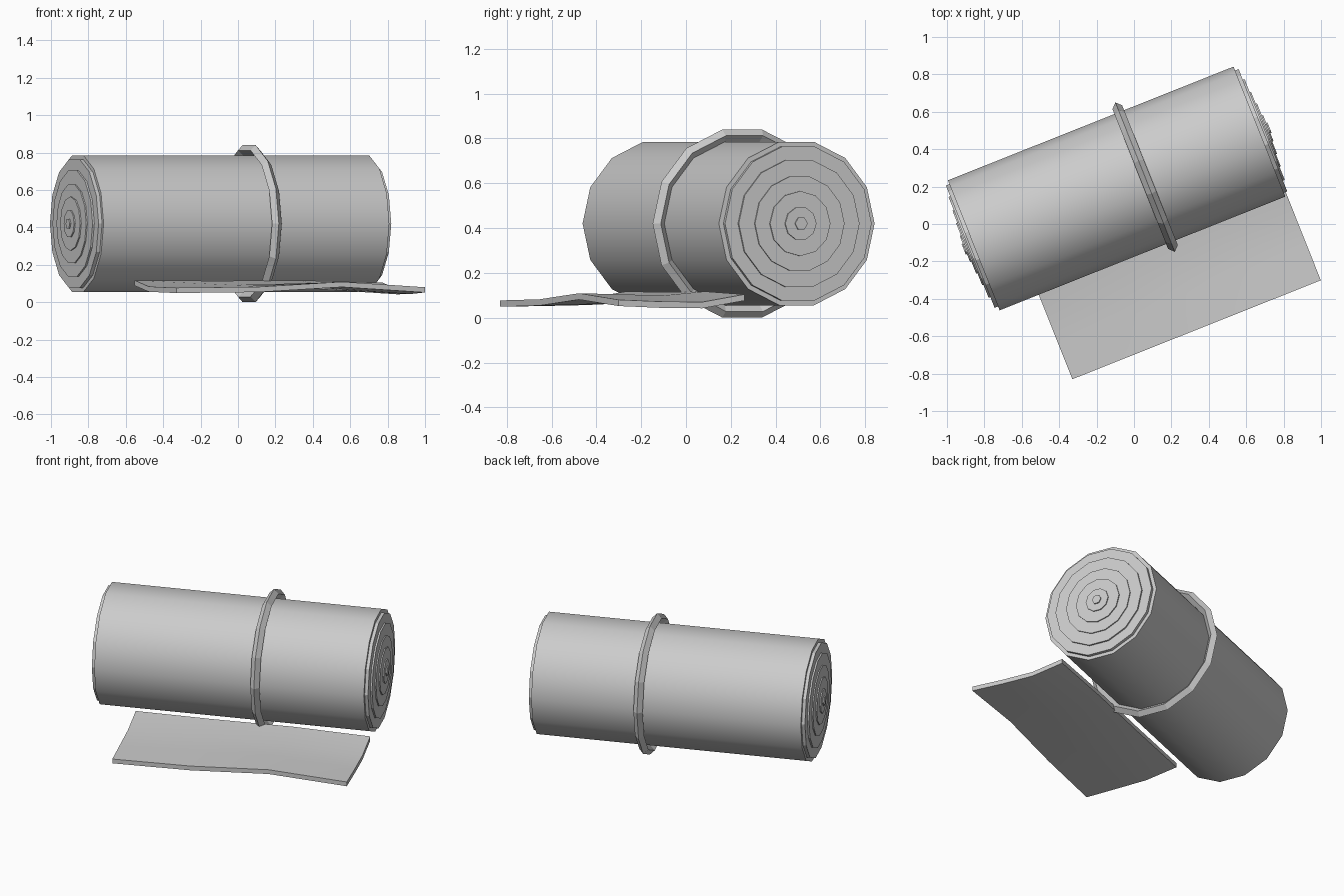
import bpy, bmesh, math
from mathutils import Matrix

if "Cube" in bpy.data.objects:
    bpy.data.objects.remove(bpy.data.objects["Cube"])

ANGLE = math.radians(21.7)
# local x runs along the roll, local y points away from the flap
FRAME = Matrix.Translation((-0.093, 0.19, 0.42)) @ Matrix.Rotation(ANGLE, 4, 'Z')
ALONG_X = Matrix.Rotation(math.pi / 2, 4, 'Y')

grey = bpy.data.materials.new("mat_grey")
grey.diffuse_color = (0.6, 0.6, 0.6, 1)
grey.use_nodes = True
grey.node_tree.nodes["Principled BSDF"].inputs["Base Color"].default_value = grey.diffuse_color


def finish(name, bm, smooth=None):
    bmesh.ops.recalc_face_normals(bm, faces=bm.faces[:])
    bm.transform(FRAME)
    mesh = bpy.data.meshes.new(name)
    bm.to_mesh(mesh)
    bm.free()
    obj = bpy.data.objects.new(name, mesh)
    bpy.context.collection.objects.link(obj)
    mesh.materials.append(grey)
    if smooth:
        bpy.context.view_layer.objects.active = obj
        obj.select_set(True)
        bpy.ops.object.shade_smooth_by_angle(angle=math.radians(smooth))
        obj.select_set(False)
    return obj


def lathe(bm, profile, sides):
    """Spin (x, radius) points round the roll axis, capping both ends."""
    rings = []
    for x, r in profile:
        rings.append([bm.verts.new((x, r * math.cos(a), r * math.sin(a)))
                      for a in (2 * math.pi * i / sides for i in range(sides))])
    for a, b in zip(rings, rings[1:]):
        for i in range(sides):
            j = (i + 1) % sides
            bm.faces.new((a[i], a[j], b[j], b[i]))
    bm.faces.new(rings[0])
    bm.faces.new(rings[-1])


# rolled body
HALF = 0.822
bm = bmesh.new()
lathe(bm, [(-HALF, 0.374), (HALF, 0.374)], 14)
finish("rolled_body", bm, 40)

# stepped layers showing at each end: radius, projection, sides
LAYERS = [(0.352, 0.020, 14), (0.29, 0.030, 14), (0.215, 0.037, 14),
          (0.145, 0.044, 12), (0.075, 0.051, 10), (0.03, 0.058, 6)]
for side, label in ((-1, "left"), (1, "right")):
    bm = bmesh.new()
    for r, out, sides in LAYERS:
        lathe(bm, [(side * (HALF - 0.01), r), (side * (HALF + out), r)], sides)
    finish(label + "_end_layers", bm)

# strap: ring with a diamond section
bm = bmesh.new()
SIDES, R, W = 14, 0.402, 0.028
rings = []
for i in range(SIDES):
    a = 2 * math.pi * i / SIDES
    rings.append([bm.verts.new((0.164 + dx, (R + dr) * math.cos(a), (R + dr) * math.sin(a)))
                  for dx, dr in ((0, W), (W, 0), (0, -W), (-W, 0))])
for i in range(SIDES):
    a, b = rings[i], rings[(i + 1) % SIDES]
    for k in range(4):
        m = (k + 1) % 4
        bm.faces.new((a[k], a[m], b[m], b[k]))
finish("strap", bm)

# loose flap: wavy sheet, rows from the back edge to the front edge
HEIGHTS = [(0.103, 0.100, 0.103, 0.090),
           (0.070, 0.078, 0.085, 0.056),
           (0.066, 0.072, 0.090, 0.058),
           (0.063, 0.068, 0.095, 0.066)]
X0, X1, Y0, Y1 = -0.597, 0.833, -0.255, -0.860
bm = bmesh.new()
grids = []
for offset in (-0.014, 0.014):
    grids.append([[bm.verts.new((X0 + (X1 - X0) * c / 3, Y0 + (Y1 - Y0) * r / 3,
                                 h + offset - 0.42)) for c, h in enumerate(row)]
                  for r, row in enumerate(HEIGHTS)])
low, top = grids
for g in grids:
    for r in range(3):
        for c in range(3):
            bm.faces.new((g[r][c], g[r][c + 1], g[r + 1][c + 1], g[r + 1][c]))
for k in range(3):
    for e in (0, 3):
        bm.faces.new((low[e][k], low[e][k + 1], top[e][k + 1], top[e][k]))
        bm.faces.new((low[k][e], low[k + 1][e], top[k + 1][e], top[k][e]))
finish("loose_flap", bm, 40)
